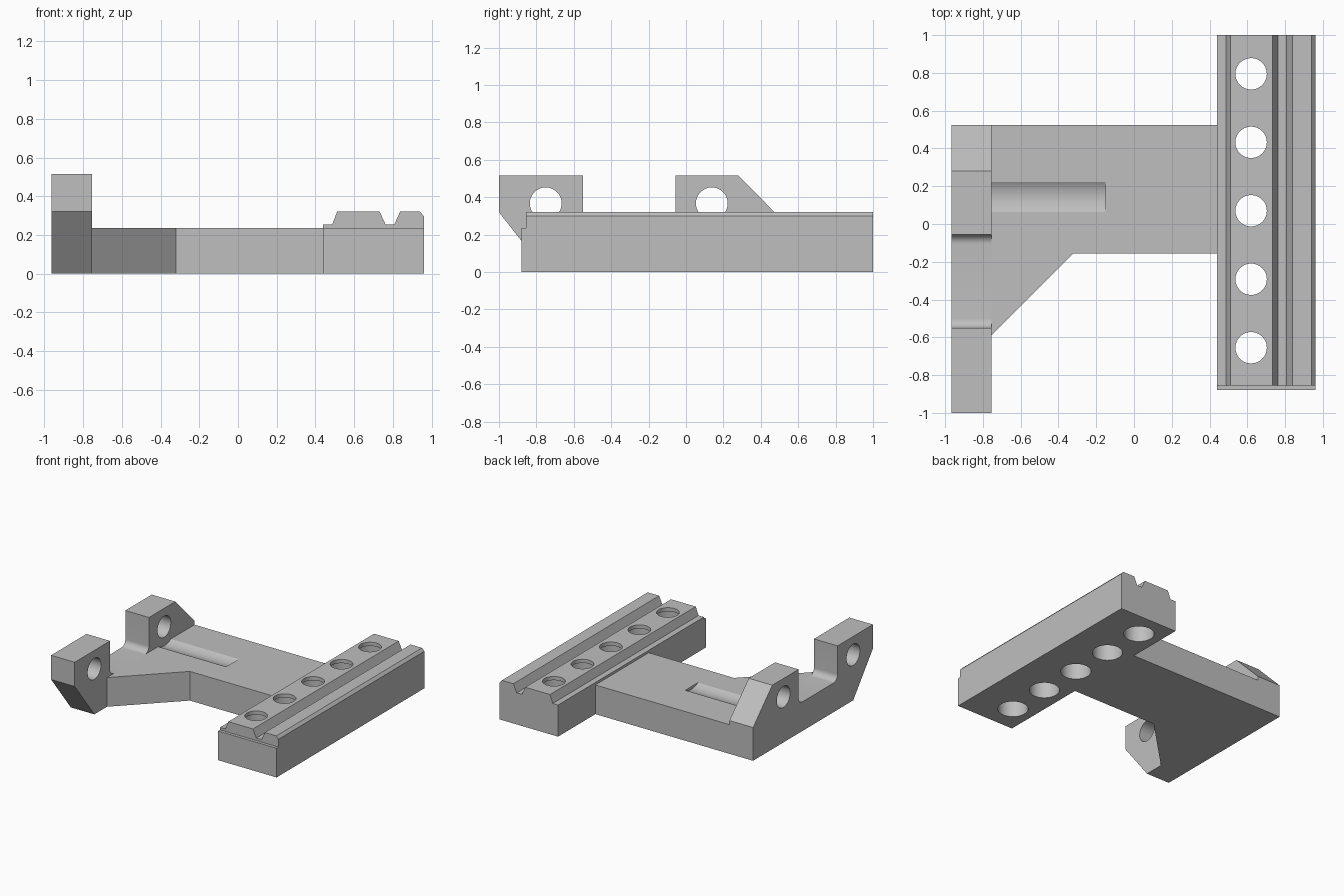
import bpy, bmesh, math
from mathutils import Matrix, Vector

if "Cube" in bpy.data.objects:
    bpy.data.objects.remove(bpy.data.objects["Cube"], do_unlink=True)

grey = bpy.data.materials.new("plain grey")
grey.use_nodes = True
COLOUR = (0.52, 0.52, 0.52, 1)
grey.diffuse_color = COLOUR
grey.node_tree.nodes["Principled BSDF"].inputs["Base Color"].default_value = COLOUR


def finish(name, bm):
    bmesh.ops.recalc_face_normals(bm, faces=bm.faces[:])
    mesh = bpy.data.meshes.new(name)
    bm.to_mesh(mesh)
    bm.free()
    mesh.materials.append(grey)
    obj = bpy.data.objects.new(name, mesh)
    bpy.context.collection.objects.link(obj)
    return obj


def prism(name, points, axis, start, end):
    """Extrude a closed profile along an axis."""
    place = {"X": lambda a, b: (start, a, b),
             "Y": lambda a, b: (a, start, b),
             "Z": lambda a, b: (a, b, start)}[axis]
    bm = bmesh.new()
    face = bm.faces.new([bm.verts.new(place(a, b)) for a, b in points])
    new = bmesh.ops.extrude_face_region(bm, geom=[face])["geom"]
    shift = Vector([(end - start) * (axis == k) for k in "XYZ"])
    bmesh.ops.translate(bm, vec=shift, verts=[v for v in new if isinstance(v, bmesh.types.BMVert)])
    return finish(name, bm)


def cylinder(axis, centre, radius, length):
    bm = bmesh.new()
    turn = Matrix.Rotation(math.pi / 2, 4, "Y") if axis == "X" else Matrix()
    bmesh.ops.create_cone(bm, cap_ends=True, segments=64, radius1=radius, radius2=radius,
                          depth=length, matrix=Matrix.Translation(centre) @ turn)
    return finish("cutter", bm)


def select(obj):
    bpy.ops.object.select_all(action="DESELECT")
    obj.select_set(True)
    bpy.context.view_layer.objects.active = obj


def cut(obj, cutters):
    for cutter in cutters:
        cutter.hide_render = True
        mod = obj.modifiers.new("cut", "BOOLEAN")
        mod.operation, mod.solver, mod.object = "DIFFERENCE", "EXACT", cutter
        select(obj)
        bpy.ops.object.modifier_apply(modifier=mod.name)
        bpy.data.objects.remove(cutter, do_unlink=True)


def corner(cy, cz, r, start):
    """Quarter round swept anticlockwise from a start angle."""
    return [(cy + r * math.cos(math.radians(start + 9 * i)),
             cz + r * math.sin(math.radians(start + 9 * i))) for i in range(11)]


DECK = 0.235
ARM_X, RAIL_X, BACK = -0.755, 0.44, 0.525

# Grooved rail with a low lip at its front end
rail = prism("rail", [(RAIL_X, 0), (0.96, 0), (0.96, 0.298), (0.94, 0.32), (0.838, 0.32),
                      (0.808, 0.255), (0.762, 0.255), (0.732, 0.32), (0.512, 0.32),
                      (0.487, 0.255), (RAIL_X, 0.255)], "Y", -0.855, 1)
prism("rail_lip", [(RAIL_X, 0), (0.96, 0), (0.96, DECK), (RAIL_X, DECK)], "Y", -0.88, -0.855)

# Row of holes, wider below a thin top web
for i in range(5):
    y = -0.655 + 0.3625 * i
    cut(rail, [cylinder("Z", (0.62, y, 0.3), 0.083, 0.2),
               cylinder("Z", (0.62, y, 0.09), 0.112, 0.4)])

# Flat connecting plate with a diagonal gusset and a shallow round groove
plate = prism("connecting_plate", [(ARM_X, -0.59), (-0.32, -0.155), (RAIL_X, -0.155),
                                   (RAIL_X, BACK), (ARM_X, BACK)], "Z", 0, DECK)
cut(plate, [cylinder("X", (-0.55, 0.143, 0.366), 0.154, 0.8)])

# Clamp bar: two lugs joined by a filleted floor
R = 0.05
profile = [(-0.75, 0), (-1, 0.32), (-1, 0.515), (-0.55, 0.515)]
profile += corner(-0.55 + R, DECK + R, R, 180)
profile += corner(-0.055 - R, DECK + R, R, 270)
profile += [(-0.055, 0.515), (0.28, 0.515), (BACK, 0.268), (BACK, 0)]
clamp = prism("clamp_bar", profile, "X", -0.965, ARM_X)
cut(clamp, [cylinder("X", (-0.86, y, 0.367), 0.085, 0.5) for y in (-0.75, 0.138)])

for part in (rail, plate, clamp):
    select(part)
    bpy.ops.object.shade_smooth_by_angle(angle=math.radians(20))
